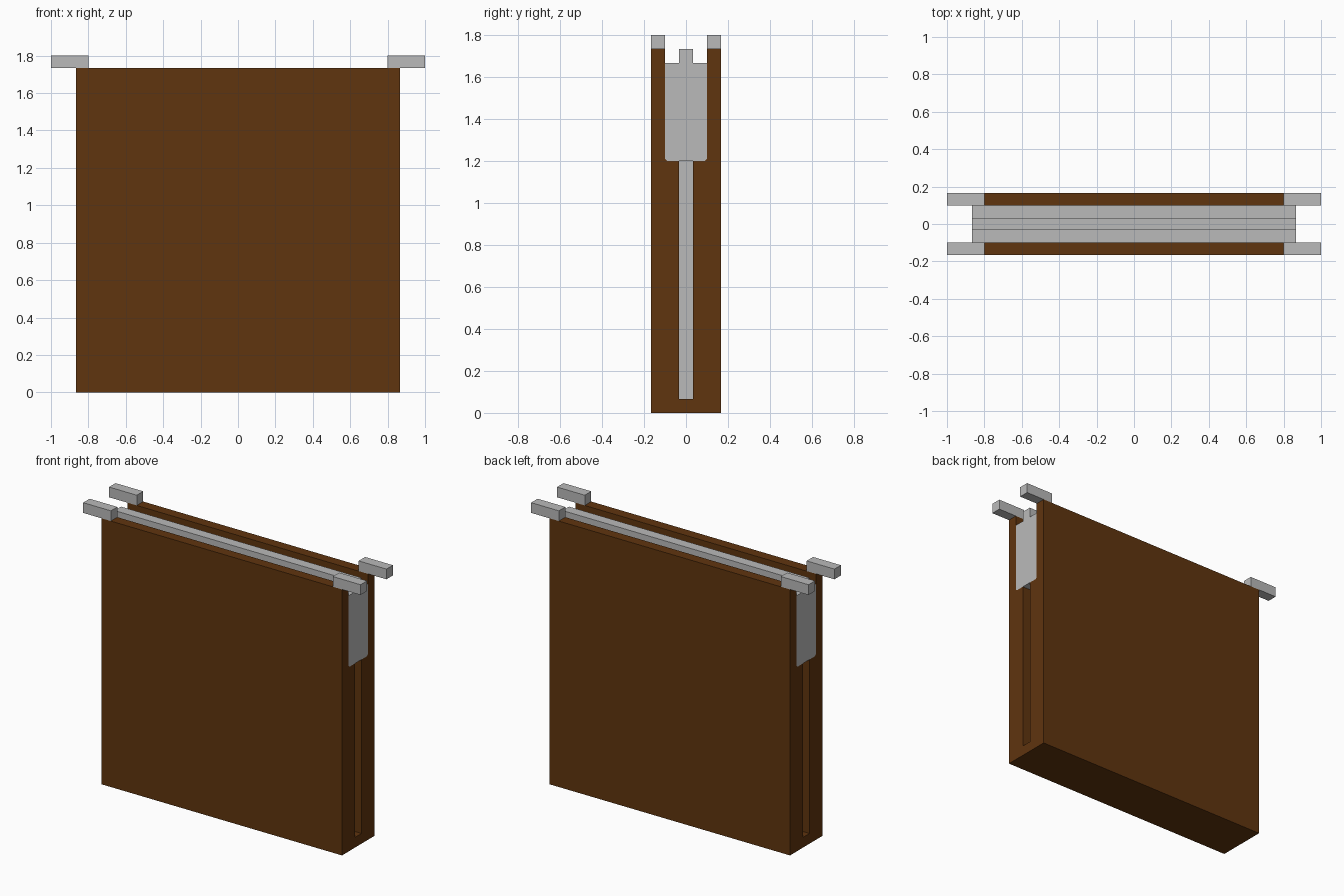
import bpy
import bmesh

cube = bpy.data.objects.get("Cube")
if cube:
    bpy.data.objects.remove(cube, do_unlink=True)


def make_material(name, rgb):
    mat = bpy.data.materials.new(name)
    mat.use_nodes = True
    color = (*rgb, 1.0)
    mat.diffuse_color = color
    mat.node_tree.nodes["Principled BSDF"].inputs["Base Color"].default_value = color
    return mat


brown = make_material("wood brown", (0.117, 0.035, 0.0045))
grey = make_material("light grey", (0.491, 0.491, 0.491))


def extrude_profile(name, half, x0, x1, mat):
    """Mirror a half outline (y, z) across y = 0 and extrude it along x."""
    outline = half + [(-y, z) for y, z in reversed(half) if y > 0]
    bm = bmesh.new()
    face = bm.faces.new([bm.verts.new((x0, y, z)) for y, z in outline])
    ext = bmesh.ops.extrude_face_region(bm, geom=[face])
    moved = [g for g in ext["geom"] if isinstance(g, bmesh.types.BMVert)]
    bmesh.ops.translate(bm, verts=moved, vec=(x1 - x0, 0, 0))
    bmesh.ops.recalc_face_normals(bm, faces=bm.faces)
    mesh = bpy.data.meshes.new(name)
    bm.to_mesh(mesh)
    bm.free()
    mesh.materials.append(mat)
    obj = bpy.data.objects.new(name, mesh)
    bpy.context.collection.objects.link(obj)
    return obj


def box(name, lo, hi, mat):
    bpy.ops.mesh.primitive_cube_add(
        size=1, location=[(a + b) / 2 for a, b in zip(lo, hi)])
    obj = bpy.context.object
    obj.name = name
    obj.data.name = name
    obj.scale = [b - a for a, b in zip(lo, hi)]
    bpy.ops.object.transform_apply(location=False, rotation=False, scale=True)
    obj.data.materials.append(mat)
    return obj


L = 0.8667      # half length of the body
W = 0.1667      # half thickness of the body
TOP = 1.7333    # top of the side walls
C = 0.1         # half width of the upper channel
S = 0.0333      # half width of the slot
LEDGE = 1.2     # ledge between slot and channel
B = 0.01        # small bevel at the channel floor

# Body with a narrow slot widening into an open channel
extrude_profile("body", [
    (S, 0.0667), (S, LEDGE), (C - B, LEDGE), (C, LEDGE + B),
    (C, TOP), (W, TOP), (W, 0)], -L, L, brown)

# Insert filling the channel, with a raised rib on top
extrude_profile("insert", [
    (C - B, LEDGE), (C, LEDGE + B), (C, 1.6667),
    (S, 1.6667), (S, TOP)], -L, L, grey)

# Thin blade set back inside the slot
box("blade", (-0.8, -S, 0.0667), (0.8, S, LEDGE), grey)

# Four hanging lugs on the wall corners
for sx, side in ((1, "left"), (-1, "right")):
    for sy, end in ((-1, "front"), (1, "back")):
        xs = sorted((sx * 0.8, sx * 1.0))
        ys = sorted((sy * C, sy * W))
        box(f"{end}_{side}_lug", (xs[0], ys[0], TOP), (xs[1], ys[1], 1.8), grey)
